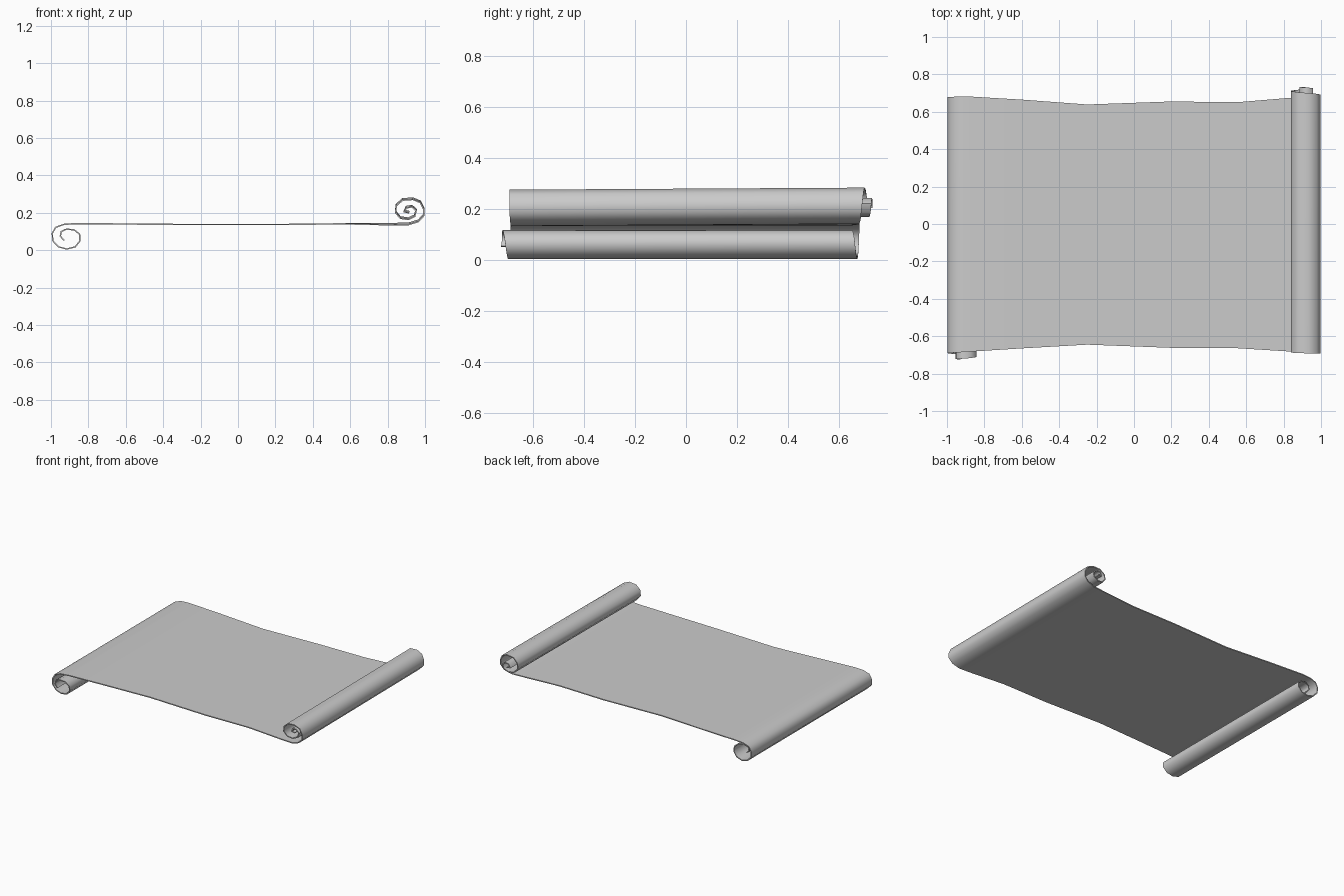
import bpy, bmesh

# Cross-section stations: x, z, front y, back y
left_curl = [
    (-0.93, 0.052, -0.725, 0.64), (-0.95, 0.075, -0.722, 0.642),
    (-0.945, 0.1, -0.722, 0.645), (-0.915, 0.113, -0.72, 0.65),
    (-0.875, 0.108, -0.717, 0.655), (-0.847, 0.085, -0.712, 0.66),
    (-0.845, 0.05, -0.707, 0.664), (-0.87, 0.018, -0.702, 0.668),
    (-0.915, 0.006, -0.698, 0.672), (-0.96, 0.018, -0.695, 0.675),
    (-0.99, 0.05, -0.692, 0.677), (-0.993, 0.09, -0.69, 0.679),
    (-0.975, 0.122, -0.689, 0.68), (-0.93, 0.138, -0.686, 0.681),
]
sheet = [
    (-0.87, 0.142, -0.682, 0.681), (-0.6, 0.14, -0.665, 0.665),
    (-0.25, 0.137, -0.645, 0.639), (0.2, 0.137, -0.662, 0.655),
    (0.55, 0.141, -0.664, 0.651), (0.84, 0.139, -0.682, 0.675),
]
right_curl = [
    (0.91, 0.14, -0.687, 0.68), (0.965, 0.157, -0.69, 0.685),
    (0.993, 0.188, -0.692, 0.688), (0.993, 0.222, -0.692, 0.692),
    (0.975, 0.258, -0.692, 0.696), (0.935, 0.275, -0.692, 0.7),
    (0.88, 0.271, -0.69, 0.704), (0.847, 0.242, -0.688, 0.709),
    (0.842, 0.205, -0.684, 0.712), (0.868, 0.174, -0.68, 0.717),
    (0.91, 0.168, -0.677, 0.72), (0.945, 0.184, -0.674, 0.724),
    (0.952, 0.215, -0.671, 0.727), (0.93, 0.235, -0.668, 0.729),
    (0.9, 0.23, -0.665, 0.731), (0.89, 0.208, -0.662, 0.732),
    (0.915, 0.203, -0.66, 0.732),
]

# Ribbon of quads through the stations; the right roll tilts slightly
bm = bmesh.new()
rows = []
for x, z, front, back in left_curl + sheet + right_curl:
    tilt = 0.004 if x > 0.8 else 0.0
    rows.append([bm.verts.new((x, front, z - tilt)), bm.verts.new((x, back, z + tilt))])
for (a, b), (c, d) in zip(rows, rows[1:]):
    bm.faces.new((a, c, d, b))
mesh = bpy.data.meshes.new("scroll_sheet")
bm.to_mesh(mesh)
bm.free()
scroll = bpy.data.objects.new("scroll_sheet", mesh)
bpy.context.collection.objects.link(scroll)

# Paper thickness
solid = scroll.modifiers.new("paper_thickness", 'SOLIDIFY')
solid.thickness = 0.007
solid.offset = 0
solid.use_even_offset = True

# Smooth curls, sharp paper edges
bpy.context.view_layer.objects.active = scroll
scroll.select_set(True)
bpy.ops.object.modifier_apply(modifier=solid.name)
bpy.ops.object.shade_smooth_by_angle(angle=1.05)
